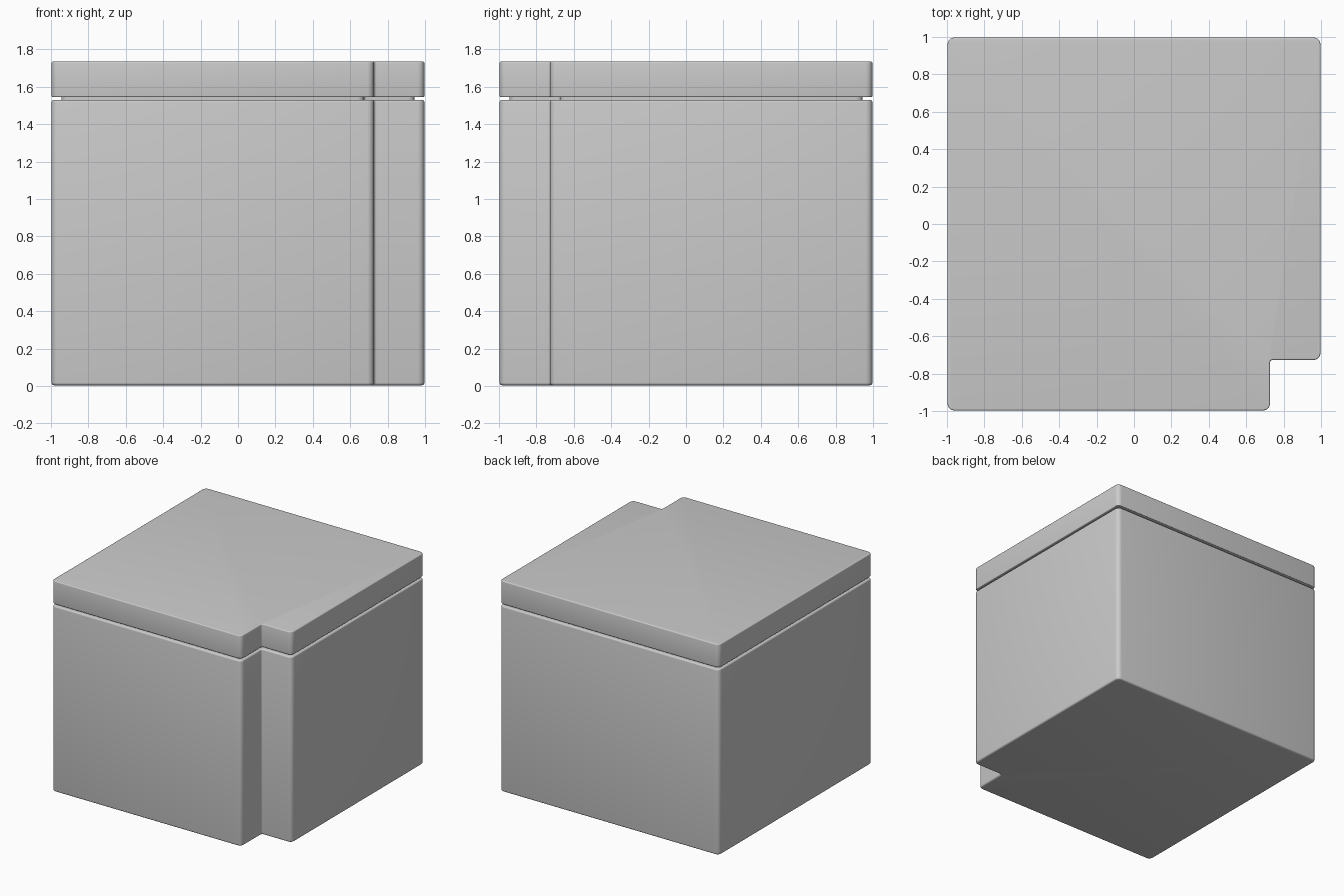
import bpy, bmesh, math

if "Cube" in bpy.data.objects:
    bpy.data.objects.remove(bpy.data.objects["Cube"])

NOTCH = 0.727


def notched_block(name, z0, z1, inset=0.0, corner=0.036, bottom=0.0, top=0.0):
    """Square prism with one notched corner, rounded verticals and rims."""
    o, n = 0.997 - inset, NOTCH - inset
    outline = [(-o, -o), (n, -o), (n, -n), (o, -n), (o, o), (-o, o)]
    bm = bmesh.new()
    face = bm.faces.new([bm.verts.new((x, y, z0)) for x, y in outline])
    ext = bmesh.ops.extrude_face_region(bm, geom=[face])
    for v in ext["geom"]:
        if isinstance(v, bmesh.types.BMVert):
            v.co.z = z1
    bmesh.ops.recalc_face_normals(bm, faces=bm.faces)

    def bevel(edges, width):
        if width > 0 and edges:
            bmesh.ops.bevel(bm, geom=edges, offset=width, segments=4,
                            profile=0.5, affect='EDGES', clamp_overlap=True)

    def verticals(inner):
        found = []
        for e in bm.edges:
            a, b = e.verts
            if abs(a.co.z - b.co.z) > 1e-4:
                is_inner = abs(a.co.x - n) < 1e-4 and abs(a.co.y + n) < 1e-4
                if is_inner == inner:
                    found.append(e)
        return found

    def rim(z):
        return [e for e in bm.edges if all(abs(v.co.z - z) < 1e-5 for v in e.verts)]

    bevel(verticals(True), corner * 0.4)
    bevel([e for e in verticals(False) if e.calc_length() > 0
           and e.is_convex and e.calc_face_angle() > math.radians(60)], corner)
    bevel(rim(z0), bottom)
    bevel(rim(z1), top)

    mesh = bpy.data.meshes.new(name)
    bm.to_mesh(mesh)
    bm.free()
    obj = bpy.data.objects.new(name, mesh)
    bpy.context.collection.objects.link(obj)
    bpy.ops.object.select_all(action='DESELECT')
    obj.select_set(True)
    bpy.context.view_layer.objects.active = obj
    bpy.ops.object.shade_smooth_by_angle(angle=math.radians(40))
    return obj


# Main box
notched_block("box_body", 0.004, 1.529, bottom=0.03, top=0.012)
# Recessed neck visible in the seam
notched_block("seam_neck", 1.50, 1.57, inset=0.053)
# Lid slab
notched_block("lid", 1.545, 1.735, bottom=0.006, top=0.008)
